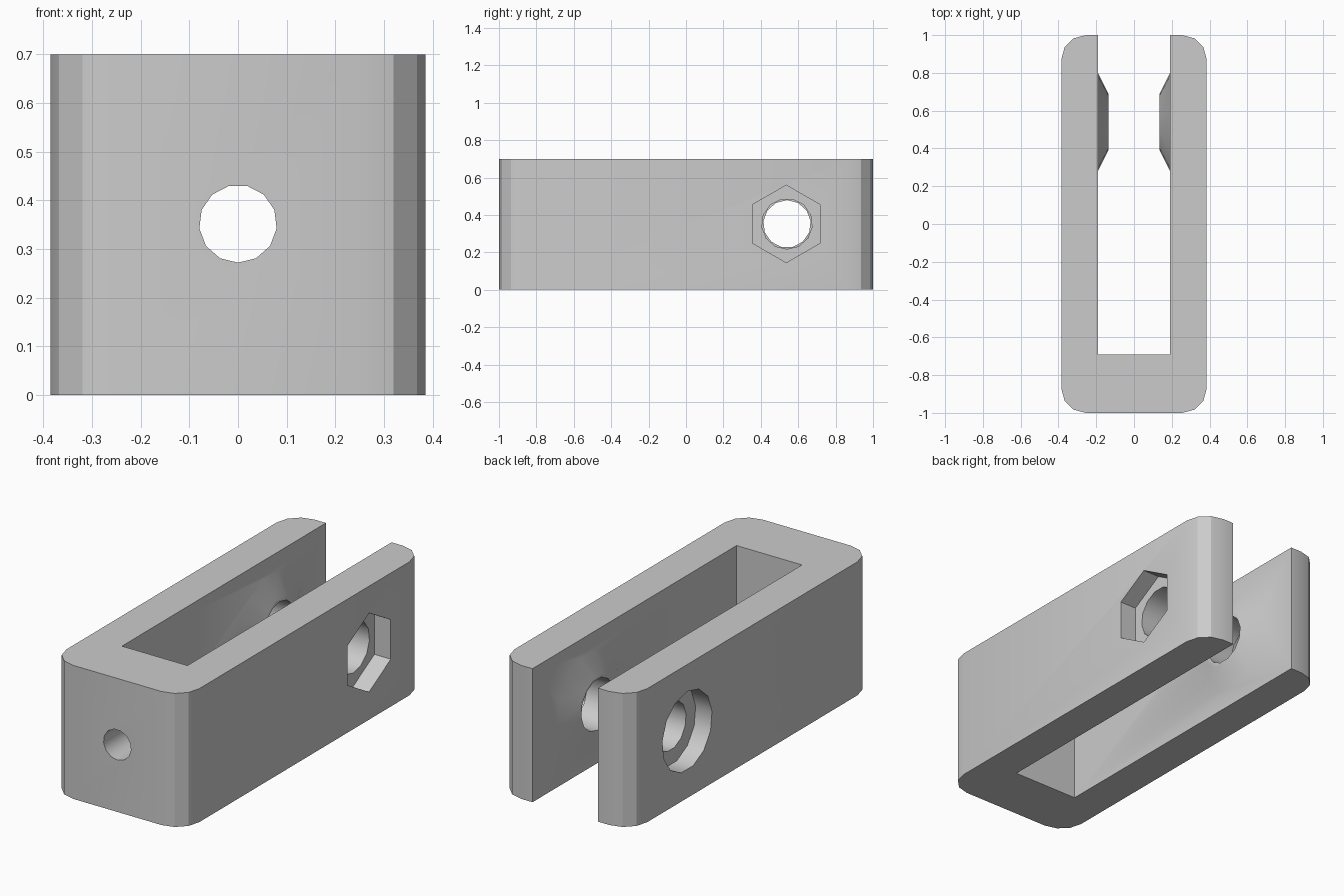
import bpy, bmesh, math
from mathutils import Matrix

cube = bpy.data.objects.get("Cube")
if cube:
    bpy.data.objects.remove(cube, do_unlink=True)

HALF_W, HALF_L, HEIGHT = 0.385, 1.0, 0.70
SLOT, SLOT_FRONT, RADIUS = 0.19, -0.69, 0.13
BOLT_Y, MID_Z = 0.54, 0.352

grey = bpy.data.materials.new("light grey")
grey.use_nodes = True
colour = (0.6, 0.6, 0.6, 1)
grey.diffuse_color = colour
grey.node_tree.nodes["Principled BSDF"].inputs["Base Color"].default_value = colour


def make_object(name, bm):
    bmesh.ops.recalc_face_normals(bm, faces=bm.faces)
    mesh = bpy.data.meshes.new(name)
    bm.to_mesh(mesh)
    bm.free()
    mesh.materials.append(grey)
    obj = bpy.data.objects.new(name, mesh)
    bpy.context.collection.objects.link(obj)
    return obj


def corner(sx, sy):
    """Rounded corner in three flat steps, running from the side to the end."""
    pts = []
    for i in range(4):
        a = math.radians(30 * i)
        pts.append((sx * (HALF_W - RADIUS + RADIUS * math.cos(a)),
                    sy * (HALF_L - RADIUS + RADIUS * math.sin(a))))
    return pts


def prism(name, axis, start, end, r1, r2, sides, turn, y):
    """Prism or frustum along x or y; turn spins it about its axis."""
    bm = bmesh.new()
    rings = []
    for pos, r in ((start, r1), (end, r2)):
        ring = []
        for i in range(sides):
            a = turn + math.tau * i / sides
            u, z = r * math.cos(a), MID_Z + r * math.sin(a)
            ring.append(bm.verts.new((pos, y + u, z) if axis == "x" else (u, pos, z)))
        rings.append(ring)
    for ring in rings:
        bm.faces.new(ring)
    for i in range(sides):
        j = (i + 1) % sides
        bm.faces.new((rings[0][i], rings[0][j], rings[1][j], rings[1][i]))
    return make_object(name, bm)


def combine(body, tool, operation):
    mod = body.modifiers.new(tool.name, "BOOLEAN")
    mod.object, mod.operation, mod.solver = tool, operation, "EXACT"
    bpy.context.view_layer.objects.active = body
    bpy.ops.object.modifier_apply(modifier=mod.name)
    bpy.data.objects.remove(tool, do_unlink=True)


# U-shaped fork body, extruded upward
outline = ([(SLOT, SLOT_FRONT), (SLOT, HALF_L)] + corner(1, 1)[::-1]
           + corner(1, -1) + corner(-1, -1)[::-1] + corner(-1, 1)
           + [(-SLOT, HALF_L), (-SLOT, SLOT_FRONT)])
bm = bmesh.new()
base = bm.faces.new([bm.verts.new((x, y, 0)) for x, y in outline])
top = bmesh.ops.extrude_face_region(bm, geom=[base])["geom"]
bmesh.ops.translate(bm, vec=(0, 0, HEIGHT),
                    verts=[v for v in top if isinstance(v, bmesh.types.BMVert)])
body = make_object("fork_body", bm)

# Conical bosses facing each other across the slot
up = math.pi / 2
for side, s in (("left", 1), ("right", -1)):
    combine(body, prism(side + "_boss", "x", s * 0.21, s * 0.135, 0.30, 0.15,
                        13, -up, BOLT_Y), "UNION")

# Bolt holes, hexagonal nut pocket, round bolt-head pocket and front hole
for tool in (
    prism("left_bolt_hole", "x", 0.05, 0.5, 0.135, 0.135, 13, -up, BOLT_Y),
    prism("right_bolt_hole", "x", -0.5, -0.05, 0.127, 0.127, 13, up, BOLT_Y),
    prism("nut_pocket", "x", 0.29, 0.5, 0.207, 0.207, 6, up, BOLT_Y - 0.004),
    prism("bolt_head_pocket", "x", -0.5, -0.29, 0.207, 0.207, 13, up, BOLT_Y),
    prism("front_hole", "y", -1.2, -0.5, 0.08, 0.08, 13, -up, 0),
):
    combine(body, tool, "DIFFERENCE")

# Soft shading on cones and bores, crisp elsewhere
bpy.ops.object.select_all(action="DESELECT")
body.select_set(True)
bpy.context.view_layer.objects.active = body
bpy.ops.object.shade_smooth_by_angle(angle=math.radians(29))
